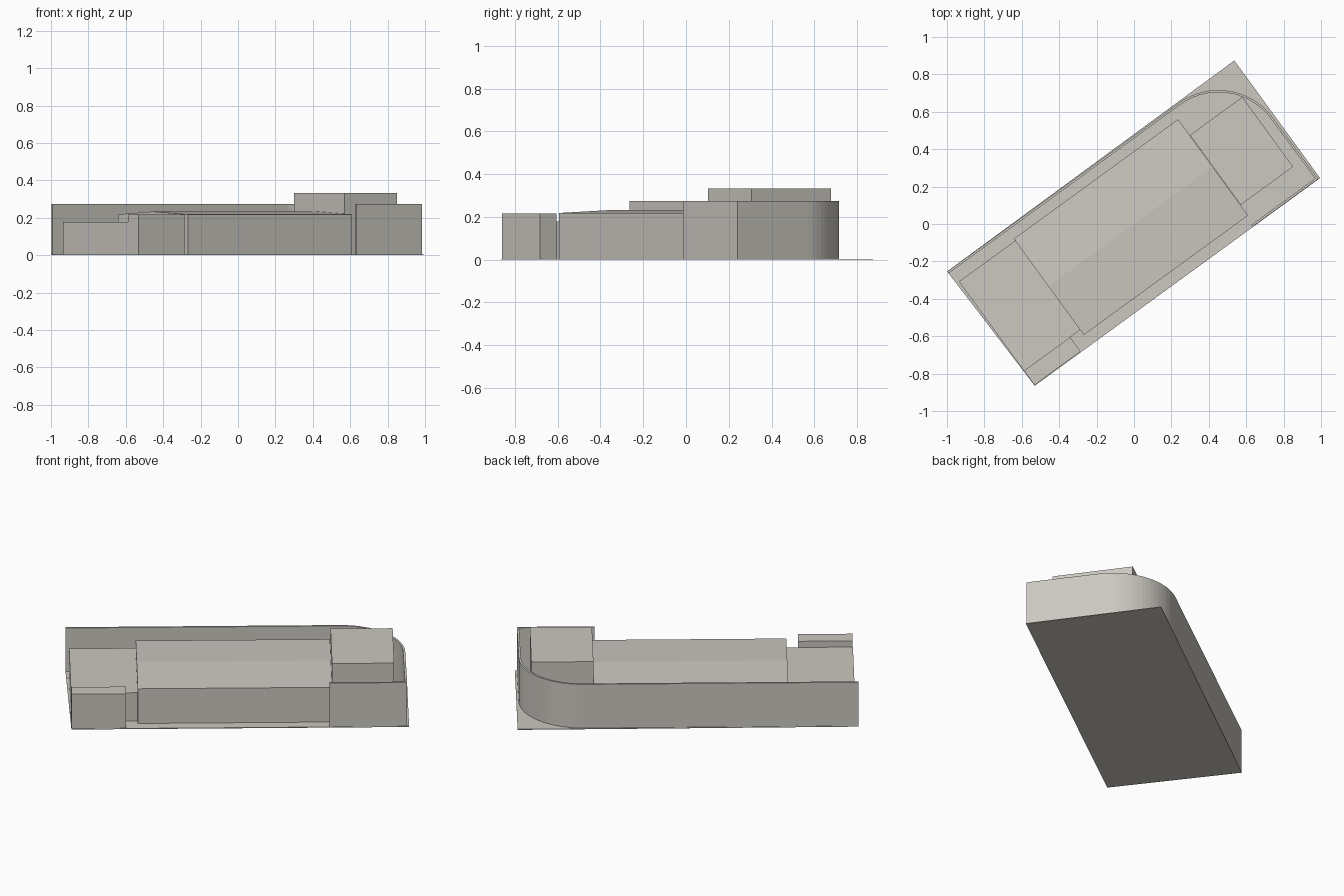
import bpy, bmesh, math
from mathutils import Matrix

if "Cube" in bpy.data.objects:
    bpy.data.objects.remove(bpy.data.objects["Cube"])

# whole building is turned on its plot
TURN = Matrix.Rotation(math.radians(36.05), 4, 'Z')

stone = bpy.data.materials.new("warm_grey")
stone.diffuse_color = (0.60, 0.58, 0.53, 1)
stone.use_nodes = True
stone.node_tree.nodes["Principled BSDF"].inputs["Base Color"].default_value = stone.diffuse_color


def finish(name, bm):
    bmesh.ops.recalc_face_normals(bm, faces=bm.faces)
    bm.transform(TURN)
    me = bpy.data.meshes.new(name)
    bm.to_mesh(me)
    bm.free()
    me.materials.append(stone)
    ob = bpy.data.objects.new(name, me)
    bpy.context.collection.objects.link(ob)
    return ob


def prism(name, outline, z0, z1):
    """Extrude a plan outline from z0 to z1."""
    bm = bmesh.new()
    face = bm.faces.new([bm.verts.new((u, v, z0)) for u, v in outline])
    top = bmesh.ops.extrude_face_region(bm, geom=[face])
    for v in top["geom"]:
        if isinstance(v, bmesh.types.BMVert):
            v.co.z = z1
    return finish(name, bm)


def block(name, u0, u1, v0, v1, z1):
    return prism(name, [(u0, v0), (u1, v0), (u1, v1), (u0, v1)], 0.002, z1)


# thin ground slab
prism("base_slab", [(-0.938, -0.387), (0.949, -0.387), (0.948, 0.391), (-0.957, 0.383)], 0, 0.004)

# rectangular wings
block("low_wing", -0.938, -0.566, -0.288, 0.302, 0.178)
block("front_strip", -0.937, -0.632, -0.383, -0.288, 0.216)
block("tall_wing", 0.521, 0.868, -0.253, 0.208, 0.332)

# main hall with a very shallow gable roof
bm = bmesh.new()
gable = [(-0.322, 0.002), (0.314, 0.002), (0.314, 0.218), (0, 0.233), (-0.322, 0.218)]
ends = [[bm.verts.new((u, v, z)) for v, z in gable] for u in (-0.566, 0.520)]
for end in ends:
    bm.faces.new(end)
for i in range(5):
    j = (i + 1) % 5
    bm.faces.new((ends[0][i], ends[0][j], ends[1][j], ends[1][i]))
finish("main_hall", bm)


# thin boundary wall: straight back, rounded corner, end and short front return
def wall_path(inset):
    r = 0.36 - inset
    arc = [(0.575 + r * math.cos(a), 0.022 + r * math.sin(a))
           for a in (math.radians(90 - 90 * i / 20) for i in range(21))]
    return ([(-0.956, 0.382 - inset)] + arc +
            [(0.938 - inset, -0.385 + inset), (0.505, -0.385 + inset)])


prism("boundary_wall", wall_path(0) + wall_path(0.012)[::-1], 0.002, 0.273)
